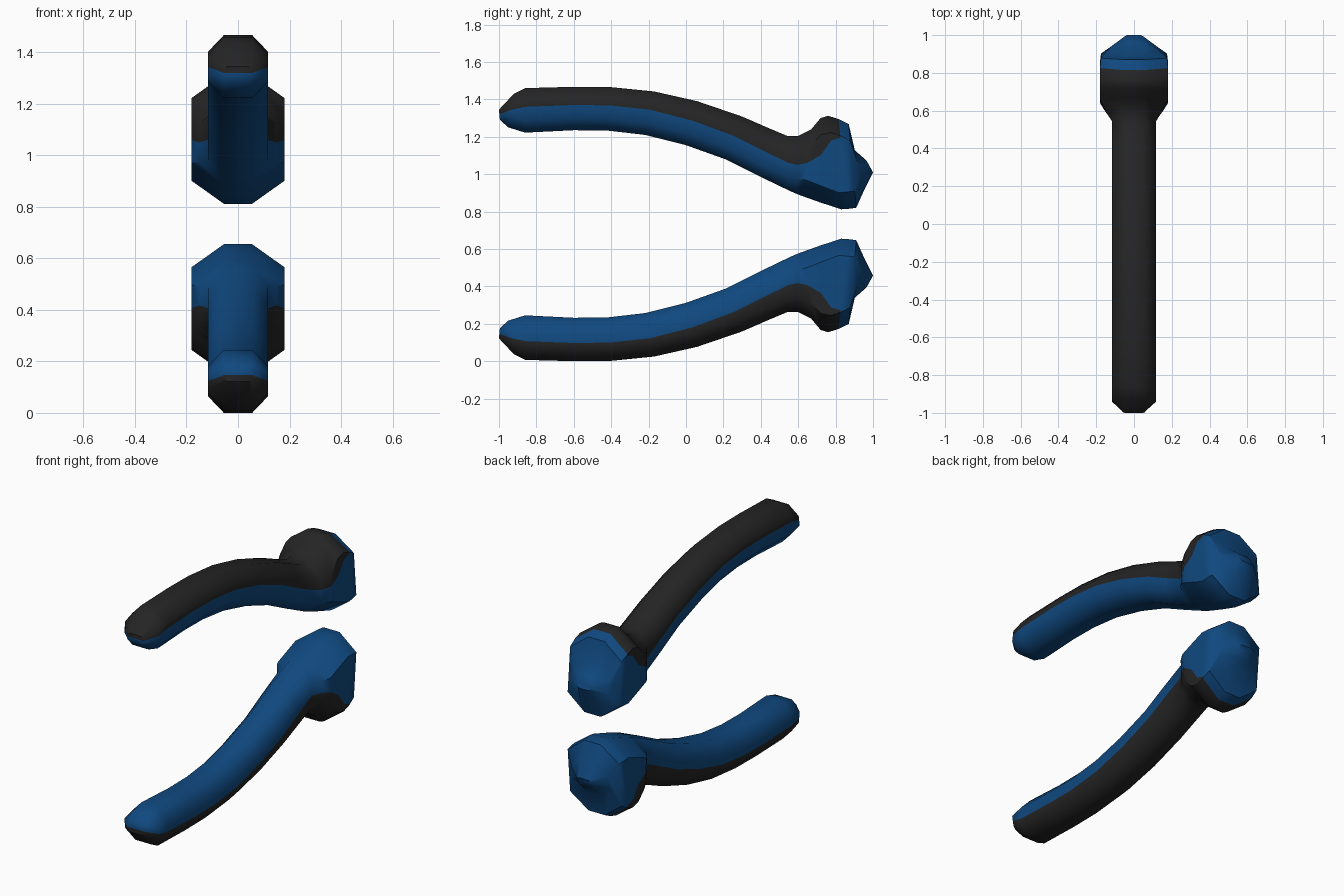
import bpy, bmesh, math

if "Cube" in bpy.data.objects:
    bpy.data.objects.remove(bpy.data.objects["Cube"])

TOTAL_Z = 1.467


def material(name, rgb):
    m = bpy.data.materials.new(name)
    m.diffuse_color = (*rgb, 1)
    m.use_nodes = True
    m.node_tree.nodes["Principled BSDF"].inputs["Base Color"].default_value = m.diffuse_color
    return m


BLUE = material("blue_grip", (0.005, 0.066, 0.215))
BLACK = material("black_rubber", (0.018, 0.018, 0.018))

# Cross-sections of the upper handle, tail to head:
# inner y, inner z, outer y, outer z, half width, seam fraction, chamfer height
SECTIONS = [
    (-.995, 1.29, -1.0, 1.345, .055, .55, .012),
    (-.95, 1.25, -.92, 1.43, .117, .52, .06),
    (-.86, 1.222, -.86, 1.46, .117, .58, .065),
    (-.60, 1.235, -.60, 1.467, .117, .58, .065),
    (-.42, 1.233, -.40, 1.465, .117, .58, .065),
    (-.22, 1.21, -.17, 1.442, .117, .58, .065),
    (0.0, 1.155, .06, 1.39, .117, .56, .065),
    (.21, 1.08, .30, 1.308, .117, .54, .065),
    (.40, .985, .44, 1.247, .117, .52, .065),
    (.56, .908, .54, 1.205, .117, .51, .07),
    (.59, .895, .60, 1.205, .15, .50, .08),
    (.63, .88, .67, 1.24, .18, .50, .09),
    (.72, .848, .72, 1.30, .18, .56, .09),
    (.83, .812, .76, 1.312, .18, .74, .09),
    (.87, .815, .815, 1.295, .18, .79, .09),
    (.91, .82, .87, 1.268, .175, .78, .09),
    (.955, .92, .90, 1.13, .125, .6, .07),
    (1.0, 1.01, .965, 1.073, .05, .5, .015),
]
LAST_BLACK = 14   # strips from this one on are all blue
FLAT = .055       # half width of the flat inner and outer strips


def ring(s):
    yb, zb, yt, zt, w, f, c = s
    t = c / math.hypot(yt - yb, zt - zb)
    flat = min(FLAT, w * .75)
    half = [(flat, 0), (w, t), (w, f), (w, 1 - t), (flat, 1)]
    pts = half + [(-x, k) for x, k in reversed(half)]
    return [(x, yb + (yt - yb) * k, zb + (zt - zb) * k) for x, k in pts]


def handle(name, flip):
    bm = bmesh.new()
    rings = []
    for s in SECTIONS:
        rings.append([bm.verts.new((x, y, TOTAL_Z - z if flip else z))
                      for x, y, z in ring(s)])
    # skin: edges 2..6 of the ring lie on the outer side of the seam
    for i, (a, b) in enumerate(zip(rings, rings[1:])):
        for j in range(10):
            k = (j + 1) % 10
            face = bm.faces.new((a[j], a[k], b[k], b[j]))
            face.material_index = int(2 <= j <= 6 and i < LAST_BLACK)
    # end caps, split along the seam
    for r, black in ((rings[0], 1), (rings[-1], 0)):
        bm.faces.new((r[7], r[8], r[9], r[0], r[1], r[2]))
        bm.faces.new(r[2:8]).material_index = black
    bmesh.ops.recalc_face_normals(bm, faces=bm.faces[:])
    me = bpy.data.meshes.new(name)
    bm.to_mesh(me)
    bm.free()
    me.materials.append(BLUE)
    me.materials.append(BLACK)
    ob = bpy.data.objects.new(name, me)
    bpy.context.collection.objects.link(ob)
    bpy.ops.object.select_all(action='DESELECT')
    ob.select_set(True)
    bpy.context.view_layer.objects.active = ob
    bpy.ops.object.shade_smooth_by_angle(angle=math.radians(48))


# The two grips mirror each other across a horizontal plane
handle("upper_grip", False)
handle("lower_grip", True)
